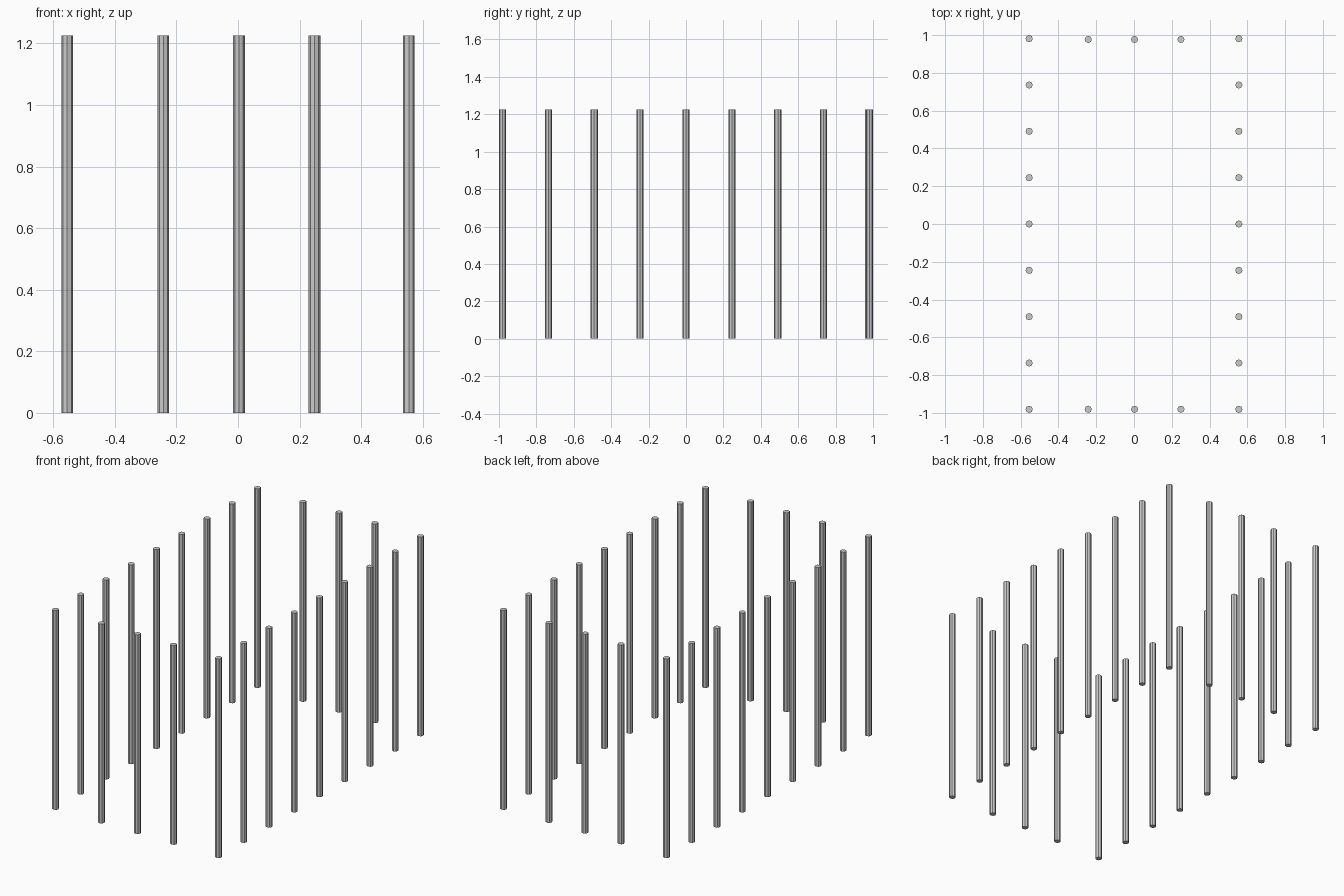
import bpy

if "Cube" in bpy.data.objects:
    bpy.data.objects.remove(bpy.data.objects["Cube"])

RADIUS, HEIGHT, SIDES = 0.019, 1.226, 8
STEP, HALF_X, HALF_Y = 0.2453, 0.555, 0.981

grey = bpy.data.materials.new("dark_grey")
grey.diffuse_color = (0.55, 0.55, 0.55, 1)
grey.use_nodes = True
grey.node_tree.nodes["Principled BSDF"].inputs["Base Color"].default_value = grey.diffuse_color


def post(name, x, y):
    bpy.ops.mesh.primitive_cylinder_add(vertices=SIDES, radius=RADIUS, depth=HEIGHT,
                                        location=(x, y, HEIGHT / 2))
    bpy.context.object.name = name
    bpy.context.object.data.materials.append(grey)


# Long rows of posts, corners included
for side, x in (("left", -HALF_X), ("right", HALF_X)):
    for i in range(9):
        post(f"{side}_post_{i + 1}", x, (i - 4) * STEP)

# Three posts across each end, set slightly to the right
for end, y in (("front", -HALF_Y), ("back", HALF_Y - 0.004)):
    for i in range(3):
        post(f"{end}_post_{i + 1}", (i - 1) * STEP + 0.003, y)
